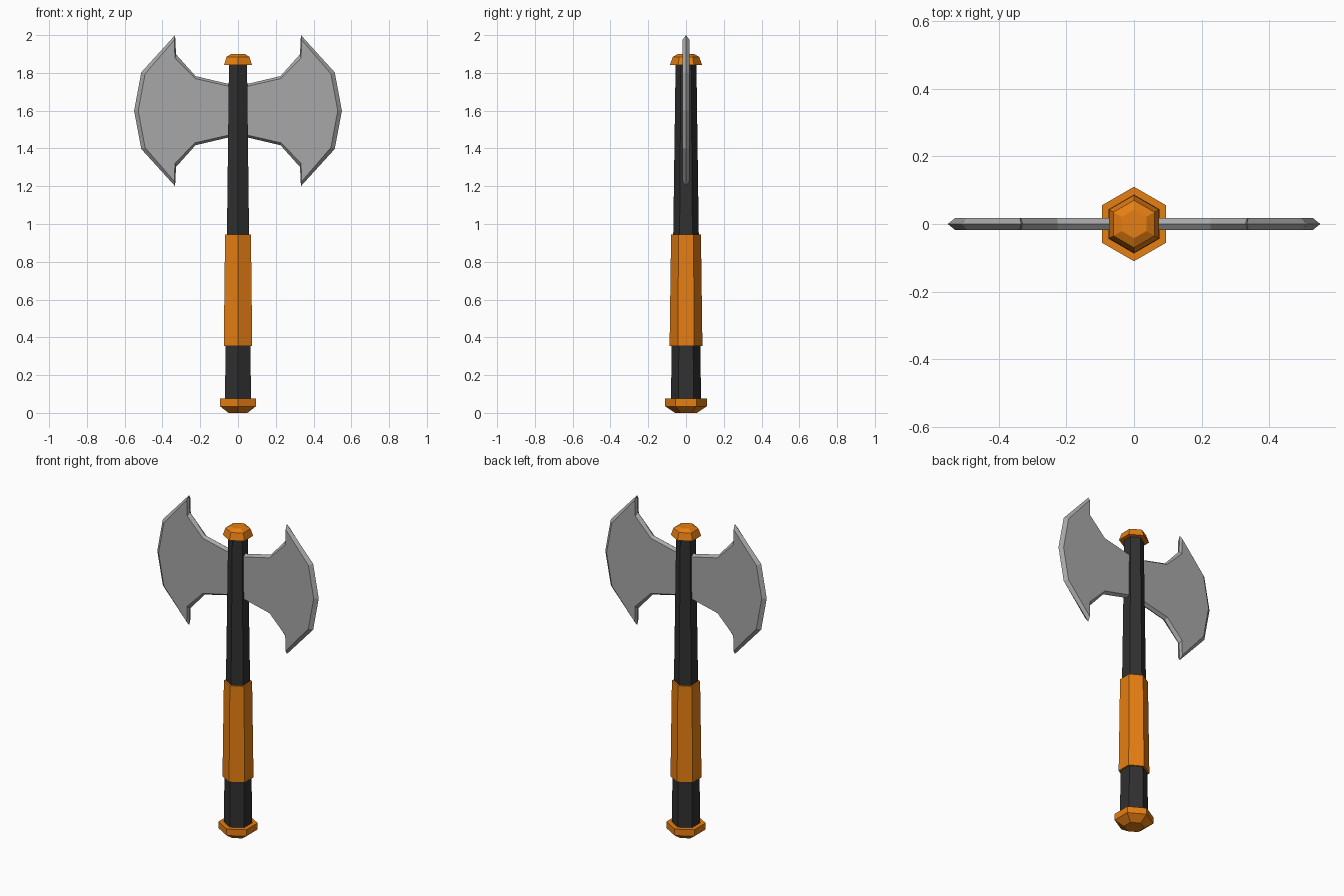
import bpy, bmesh, math

if "Cube" in bpy.data.objects:
    bpy.data.objects.remove(bpy.data.objects["Cube"])


def material(name, rgb):
    m = bpy.data.materials.new(name)
    m.diffuse_color = (*rgb, 1.0)
    m.use_nodes = True
    m.node_tree.nodes["Principled BSDF"].inputs["Base Color"].default_value = m.diffuse_color
    return m


ORANGE = material("orange", (0.79, 0.21, 0.006))
BLACK = material("charcoal", (0.03, 0.03, 0.03))
STEEL = material("steel grey", (0.39, 0.39, 0.39))


def finish(bm, name, mat):
    bmesh.ops.recalc_face_normals(bm, faces=bm.faces[:])
    me = bpy.data.meshes.new(name)
    bm.to_mesh(me)
    bm.free()
    me.materials.append(mat)
    ob = bpy.data.objects.new(name, me)
    bpy.context.collection.objects.link(ob)
    return ob


def loft(name, loops, mat):
    """Skin equal-length vertex loops and close both ends."""
    bm = bmesh.new()
    rings = [[bm.verts.new(p) for p in loop] for loop in loops]
    for a, b in zip(rings, rings[1:]):
        n = len(a)
        for i in range(n):
            j = (i + 1) % n
            bm.faces.new((a[i], a[j], b[j], b[i]))
    bm.faces.new(rings[0])
    bm.faces.new(rings[-1])
    return finish(bm, name, mat)


def hex_part(name, profile, mat):
    """Six-sided turned part with corners on the y axis; profile is (radius, z)."""
    angles = [math.radians(90 + 60 * i) for i in range(6)]
    loft(name, [[(r * math.cos(a), r * math.sin(a), z) for a in angles]
                for r, z in profile], mat)


# shaft, grip and end caps
hex_part("shaft", [(0.08, 0.05), (0.055, 1.86)], BLACK)
hex_part("grip", [(0.087, 0.355), (0.079, 0.945)], ORANGE)
hex_part("pommel", [(0.058, 0.0), (0.11, 0.035), (0.11, 0.075)], ORANGE)
hex_part("top_cap", [(0.085, 1.842), (0.07, 1.885), (0.042, 1.9)], ORANGE)


# double blade: quarter outline (x, height from blade centre), mirrored both ways
MID = 1.6


def full_outline(quarter):
    right = quarter + [(x, -h) for x, h in reversed(quarter[:-1])]
    left = [(-x, h) for x, h in reversed(right[1:-1])]
    return right + left


edge = full_outline([(0, 0.13), (0.225, 0.183), (0.328, 0.298),
                     (0.333, 0.4), (0.512, 0.203), (0.55, 0)])
face = full_outline([(0, 0.118), (0.227, 0.17), (0.334, 0.278),
                     (0.337, 0.375), (0.492, 0.195), (0.528, 0)])
loft("double_blade",
     [[(x, y, MID + h) for x, h in outline]
      for outline, y in ((face, -0.018), (edge, 0.0), (face, 0.018))], STEEL)
